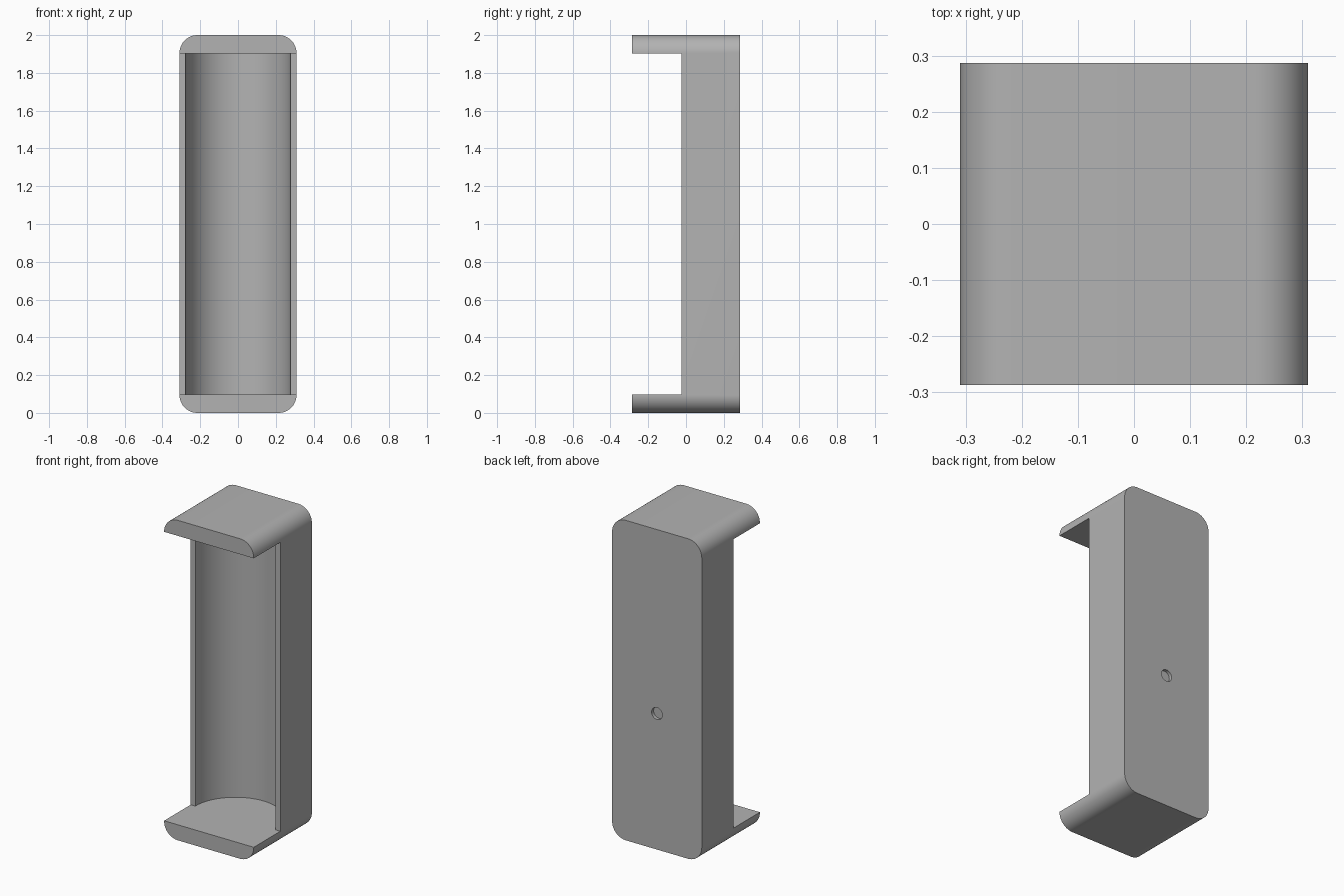
import bpy
import bmesh
import math
from mathutils import Vector

if "Cube" in bpy.data.objects:
    bpy.data.objects.remove(bpy.data.objects["Cube"], do_unlink=True)

HALF_W, HALF_D, HEIGHT = 0.31, 0.287, 2.0
CORNER, PLATE = 0.095, 0.097
LIP_Y, BORE = -0.025, 0.278
HOLE_Z, HOLE_R, HOLE_DEPTH = 0.85, 0.037, 0.02

grey = bpy.data.materials.new("plain grey")
grey.use_nodes = True
colour = (0.45, 0.45, 0.45, 1)
grey.diffuse_color = colour
grey.node_tree.nodes["Principled BSDF"].inputs["Base Color"].default_value = colour


def arc(cx, cy, r, start, end, steps):
    """Points along a circular arc, angles in degrees."""
    angles = [math.radians(start + (end - start) * i / steps) for i in range(steps + 1)]
    return [(cx + r * math.cos(a), cy + r * math.sin(a)) for a in angles]


def prism(name, points, direction):
    """Closed solid made by sweeping a flat outline along a direction."""
    bm = bmesh.new()
    face = bm.faces.new([bm.verts.new(p) for p in points])
    swept = bmesh.ops.extrude_face_region(bm, geom=[face], use_keep_orig=True)
    verts = [v for v in swept["geom"] if isinstance(v, bmesh.types.BMVert)]
    bmesh.ops.translate(bm, verts=verts, vec=Vector(direction))
    bmesh.ops.recalc_face_normals(bm, faces=bm.faces)
    mesh = bpy.data.meshes.new(name)
    bm.to_mesh(mesh)
    bm.free()
    obj = bpy.data.objects.new(name, mesh)
    bpy.context.collection.objects.link(obj)
    mesh.materials.append(grey)
    return obj


# Holder block: rounded outline swept from front to back
outline = []
for i, (sx, top) in enumerate([(1, True), (-1, True), (-1, False), (1, False)]):
    cx = sx * (HALF_W - CORNER)
    cz = HEIGHT - CORNER if top else CORNER
    outline += arc(cx, cz, CORNER, 90 * i, 90 * i + 90, 16)
holder = prism("holder", [(x, -HALF_D, z) for x, z in outline], (0, 2 * HALF_D, 0))

# Cradle cutter: open front plus the half-round trough between the end plates
trough = arc(0, LIP_Y, BORE, 0, 180, 64)
section = [(0.5, -0.5), (0.5, LIP_Y)] + trough + [(-0.5, LIP_Y), (-0.5, -0.5)]
cradle = prism("cradle_cutter", [(x, y, PLATE) for x, y in section],
               (0, 0, HEIGHT - 2 * PLATE))

# Small blind hole in the back
ring = arc(0, HOLE_Z, HOLE_R, 0, 360, 32)[:-1]
hole = prism("hole_cutter", [(x, HALF_D - HOLE_DEPTH, z) for x, z in ring], (0, 0.1, 0))

# Cut the block, then discard the cutters
bpy.context.view_layer.objects.active = holder
for cutter in (cradle, hole):
    mod = holder.modifiers.new(cutter.name, "BOOLEAN")
    mod.operation = "DIFFERENCE"
    mod.solver = "EXACT"
    mod.object = cutter
    bpy.ops.object.modifier_apply(modifier=mod.name)
    bpy.data.objects.remove(cutter, do_unlink=True)

bpy.ops.object.select_all(action="DESELECT")
holder.select_set(True)
bpy.ops.object.shade_smooth_by_angle(angle=math.radians(30))
